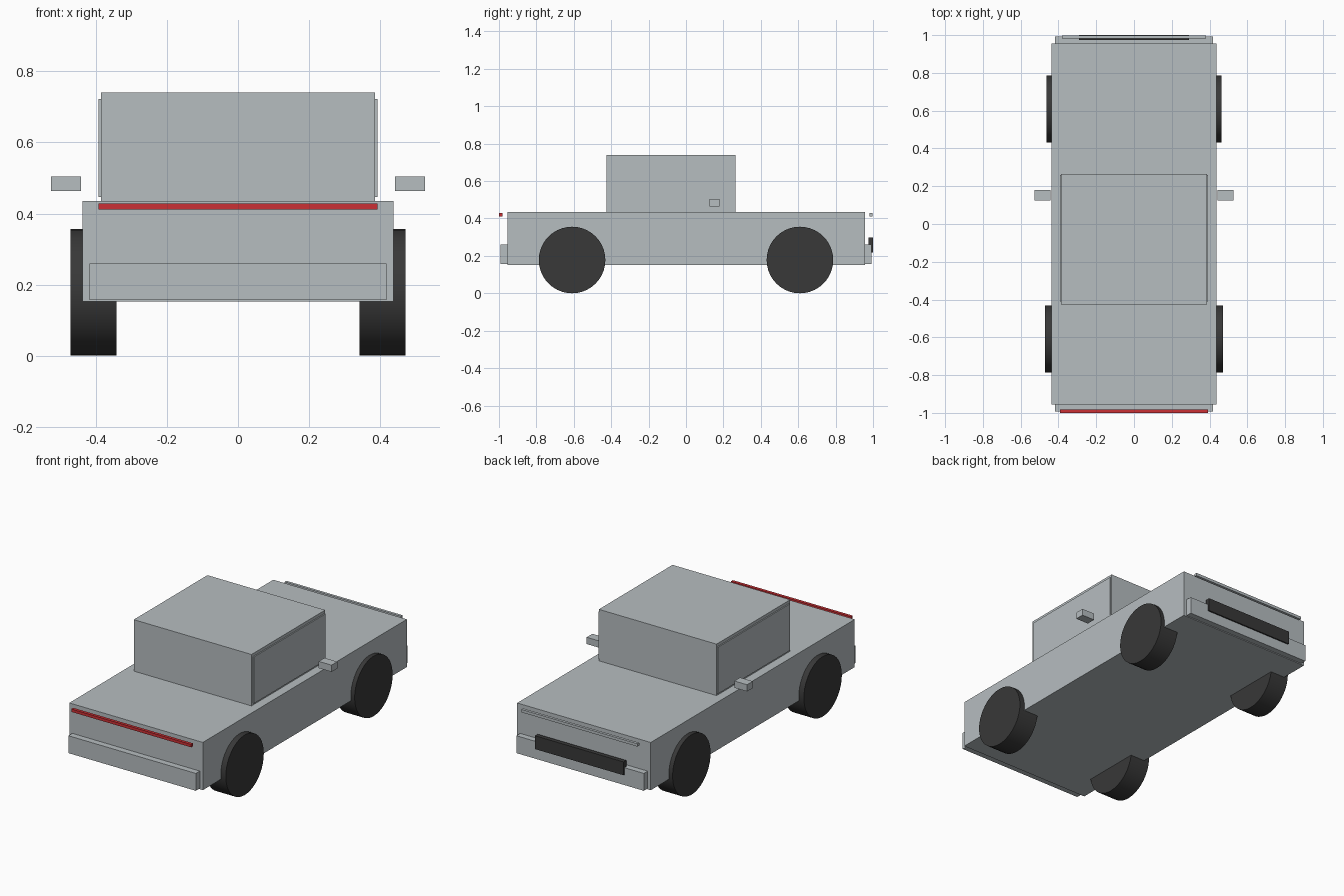
import bpy
import math

cube = bpy.data.objects.get("Cube")
if cube:
    bpy.data.objects.remove(cube, do_unlink=True)


def make_material(name, rgb):
    mat = bpy.data.materials.new(name)
    mat.use_nodes = True
    colour = (*rgb, 1.0)
    mat.diffuse_color = colour
    mat.node_tree.nodes["Principled BSDF"].inputs["Base Color"].default_value = colour
    return mat


paint = make_material("silver_grey", (0.47, 0.51, 0.53))
rubber = make_material("dark_rubber", (0.04, 0.04, 0.04))
red = make_material("light_red", (0.60, 0.03, 0.035))


def box(name, mat, x, y, z):
    """Box spanning the given (low, high) ranges."""
    spans = (x, y, z)
    bpy.ops.mesh.primitive_cube_add(size=1, location=[(a + b) / 2 for a, b in spans])
    obj = bpy.context.object
    obj.name = name
    obj.scale = [b - a for a, b in spans]
    bpy.ops.object.transform_apply(location=False, rotation=False, scale=True)
    obj.data.materials.append(mat)
    return obj


def wheel(name, side, inner, outer, y):
    radius = 0.178
    bpy.ops.mesh.primitive_cylinder_add(
        vertices=40, radius=radius, depth=outer - inner,
        location=(side * (inner + outer) / 2, y, radius),
        rotation=(0, math.pi / 2, 0))
    obj = bpy.context.object
    obj.name = name
    obj.data.materials.append(rubber)
    bpy.ops.object.shade_smooth_by_angle(angle=math.radians(35))


# Main shell
box("body", paint, (-0.438, 0.438), (-0.955, 0.956), (0.152, 0.435))
box("cabin", paint, (-0.386, 0.386), (-0.425, 0.265), (0.43, 0.74))

# Bumpers
box("front_bumper", paint, (-0.418, 0.418), (-0.992, -0.94), (0.157, 0.26))
box("rear_bumper", paint, (-0.418, 0.418), (0.94, 0.992), (0.157, 0.26))

# Light strips and rear panel
box("front_light_strip", red, (-0.393, 0.393), (-1.0, -0.982), (0.411, 0.428))
box("rear_light_strip", paint, (-0.381, 0.381), (0.982, 0.998), (0.411, 0.428))
box("rear_dark_panel", rubber, (-0.291, 0.291), (0.975, 1.0), (0.218, 0.297))

# Paired side parts
for label, side in (("left", 1), ("right", -1)):
    def across(a, b):
        return sorted((side * a, side * b))

    box(label + "_side_window", paint, across(0.375, 0.393), (-0.411, 0.26), (0.446, 0.722))
    box(label + "_mirror", paint, across(0.442, 0.526), (0.125, 0.179), (0.464, 0.504))
    wheel("front_" + label + "_wheel", side, 0.342, 0.471, -0.609)
    wheel("rear_" + label + "_wheel", side, 0.342, 0.463, 0.609)
